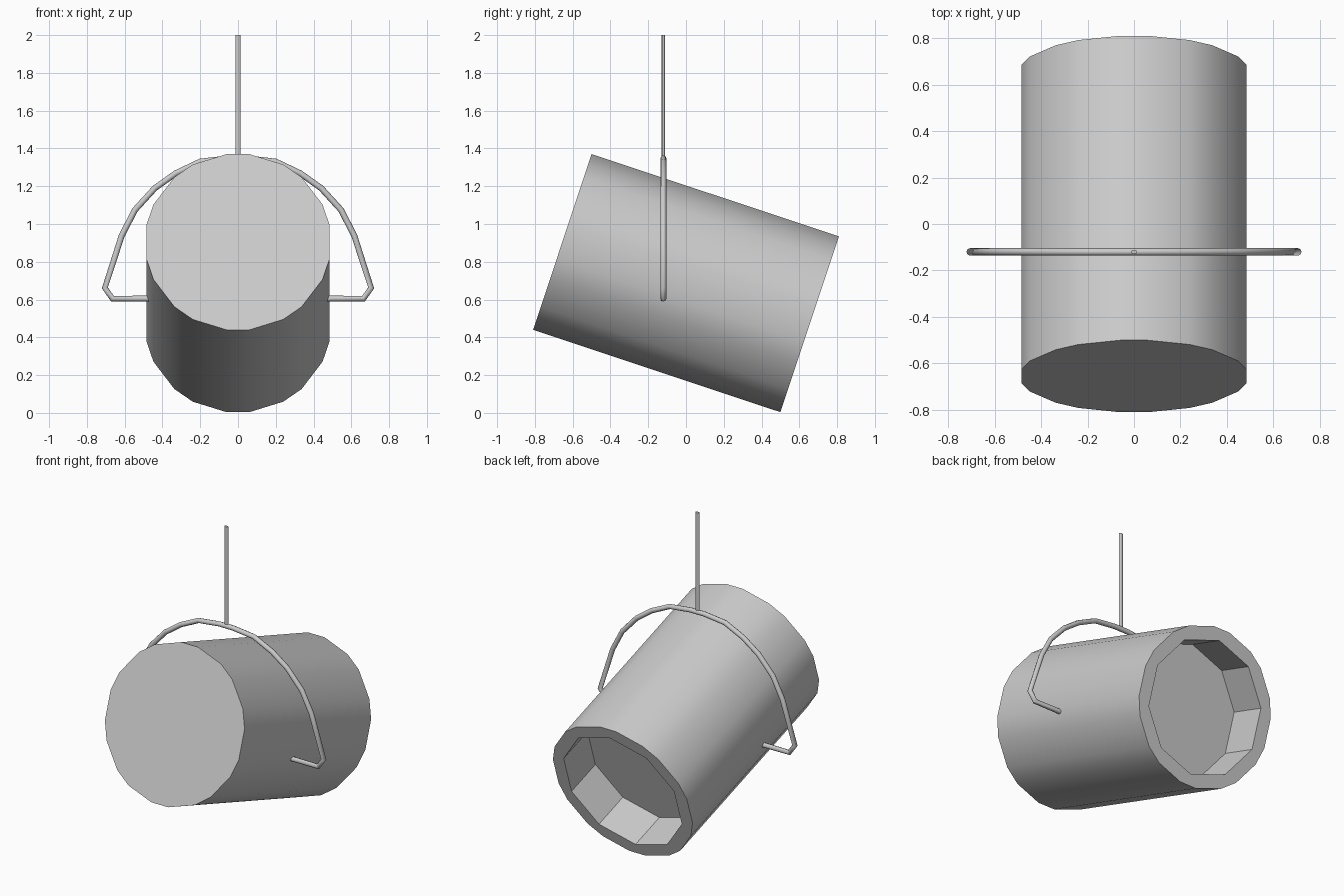
import bpy, bmesh
from math import radians, sin, cos
from mathutils import Matrix

cube = bpy.data.objects.get("Cube")
if cube:
    bpy.data.objects.remove(cube, do_unlink=True)

# One plain grey for everything
grey = bpy.data.materials.new("grey metal")
grey.use_nodes = True
COLOUR = (0.6, 0.6, 0.6, 1)
grey.diffuse_color = COLOUR
grey.node_tree.nodes["Principled BSDF"].inputs["Base Color"].default_value = COLOUR


def finish(obj, angle):
    """Give the part its colour and smooth its shallow edges."""
    if not obj.data.materials:
        obj.data.materials.append(grey)
    bpy.ops.object.select_all(action="DESELECT")
    obj.select_set(True)
    bpy.context.view_layer.objects.active = obj
    bpy.ops.object.shade_smooth_by_angle(angle=radians(angle))


def link(name, data):
    obj = bpy.data.objects.new(name, data)
    bpy.context.collection.objects.link(obj)
    return obj


# Lamp can: a decagon with bevelled corners, closed in front, recessed behind
SIDES, HALF, RADIUS, INNER, DEPTH = 10, 0.69, 0.494, 0.42, 0.26
corners = [90 + 36 * k for k in range(SIDES)]
bevelled = [a + d for a in corners for d in (-7, 7)]
bm = bmesh.new()


def ring(angles, radius, y):
    return [bm.verts.new((radius * cos(radians(a)), y, radius * sin(radians(a))))
            for a in angles]


def bridge(a, b):
    for i in range(len(a)):
        j = (i + 1) % len(a)
        bm.faces.new((a[i], a[j], b[j], b[i]))


front = ring(bevelled, RADIUS, -HALF)
back = ring(bevelled, RADIUS, HALF)
lip = ring(corners, INNER, HALF)
floor = ring(corners, INNER, HALF - DEPTH)
bm.faces.new(front)
bridge(front, back)
for k in range(SIDES):
    n = (k + 1) % SIDES
    bm.faces.new((lip[k], back[2 * k], back[2 * k + 1]))
    bm.faces.new((lip[k], back[2 * k + 1], back[2 * n], lip[n]))
bridge(lip, floor)
bm.faces.new(floor)
bmesh.ops.recalc_face_normals(bm, faces=bm.faces)
# Tilt the can so its open back points down
bm.transform(Matrix.Translation((0, 0, 0.687)) @ Matrix.Rotation(radians(-18.4), 4, "X"))
mesh = bpy.data.meshes.new("lamp_can")
bm.to_mesh(mesh)
bm.free()
finish(link("lamp_can", mesh), 30)

# Hanging yoke: bent wire, mirrored about the middle
YOKE_Y = -0.12
half = [(0.47, 0.605), (0.665, 0.605), (0.705, 0.662), (0.615, 0.94), (0.545, 1.075),
        (0.44, 1.19), (0.33, 1.268), (0.2, 1.33), (0.05, 1.347)]
path = half + [(-x, z) for x, z in reversed(half)]
curve = bpy.data.curves.new("yoke", "CURVE")
curve.dimensions = "3D"
curve.bevel_depth = 0.016
curve.bevel_resolution = 2
curve.use_fill_caps = True
spline = curve.splines.new("POLY")
spline.points.add(len(path) - 1)
for point, (x, z) in zip(spline.points, path):
    point.co = (x, YOKE_Y, z, 1)
yoke = link("yoke", curve)
bpy.ops.object.select_all(action="DESELECT")
yoke.select_set(True)
bpy.context.view_layer.objects.active = yoke
bpy.ops.object.convert(target="MESH")
finish(bpy.context.view_layer.objects.active, 50)

# Hanger rod: flattened bar rising from the yoke
bpy.ops.mesh.primitive_cylinder_add(vertices=8, radius=0.014, depth=0.655,
                                    location=(0, YOKE_Y, 1.6725))
rod = bpy.context.object
rod.name = "hanger_rod"
rod.scale.y = 0.6
finish(rod, 50)
